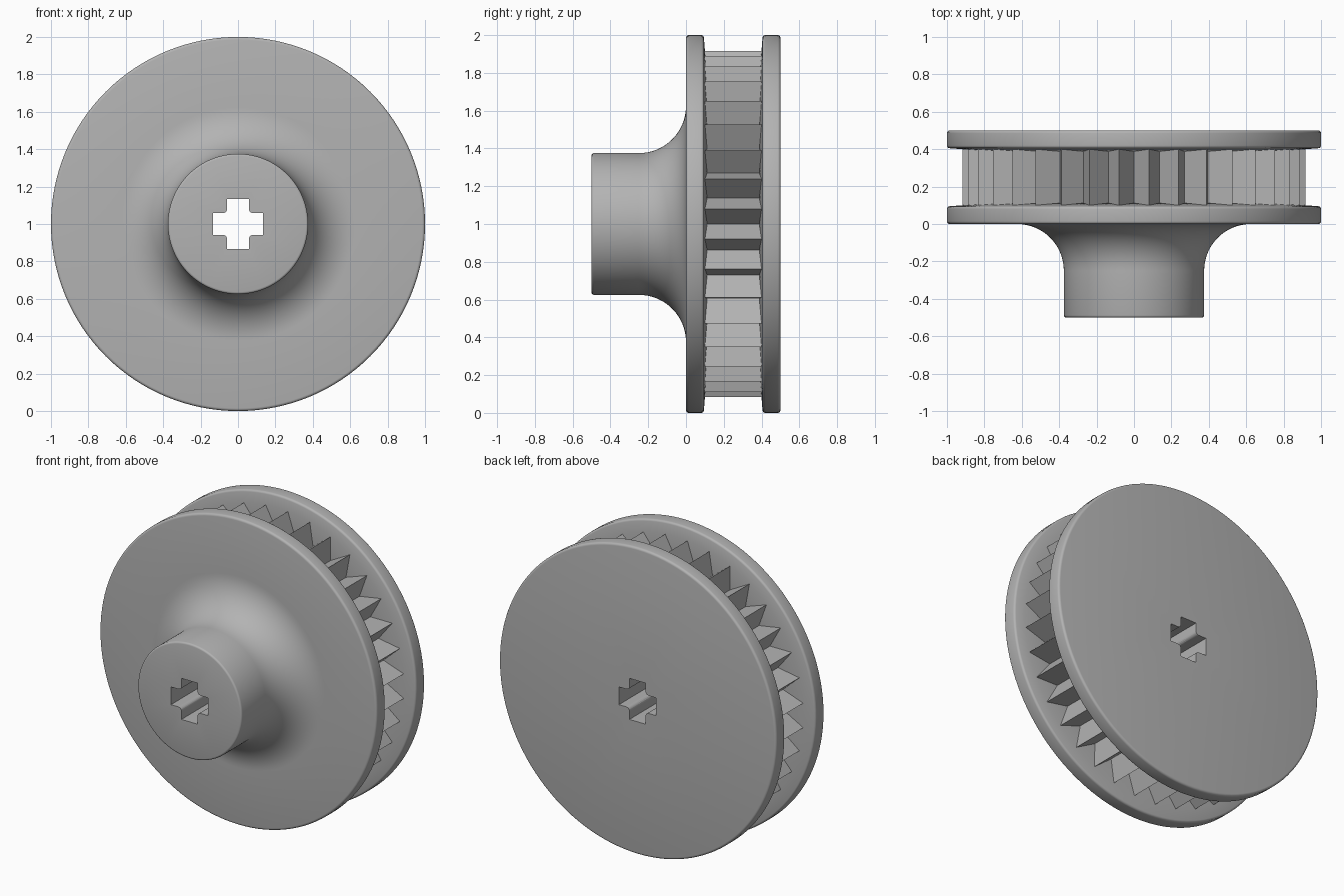
import bpy, bmesh, math
from mathutils import Matrix, Vector

if "Cube" in bpy.data.objects:
    bpy.data.objects.remove(bpy.data.objects["Cube"])

AXLE = Vector((0, 0, 1))          # the wheel turns about y through this point
SEGMENTS = 128
TEETH = 36

grey = bpy.data.materials.new("mid grey")
grey.use_nodes = True
colour = (0.45, 0.45, 0.45, 1)
grey.diffuse_color = colour
grey.node_tree.nodes["Principled BSDF"].inputs["Base Color"].default_value = colour


def finish(name, bm):
    bmesh.ops.recalc_face_normals(bm, faces=bm.faces)
    mesh = bpy.data.meshes.new(name)
    bm.to_mesh(mesh)
    bm.free()
    mesh.materials.append(grey)
    obj = bpy.data.objects.new(name, mesh)
    bpy.context.collection.objects.link(obj)
    return obj


def lathe(name, profile):
    """Turn a list of (radius, y) points around the axle."""
    bm = bmesh.new()
    verts = [bm.verts.new(AXLE + Vector((r, y, 0))) for r, y in profile]
    edges = [bm.edges.new(pair) for pair in zip(verts, verts[1:])]
    bmesh.ops.spin(bm, geom=verts + edges, cent=AXLE, axis=(0, 1, 0),
                   angle=math.tau, steps=SEGMENTS, use_merge=True)
    bmesh.ops.remove_doubles(bm, verts=bm.verts, dist=1e-5)
    return finish(name, bm)


def prism(name, outline, y0, y1):
    """Extrude an (x, z) outline along the axle."""
    bm = bmesh.new()
    face = bm.faces.new([bm.verts.new(AXLE + Vector((x, y0, z))) for x, z in outline])
    new = bmesh.ops.extrude_face_region(bm, geom=[face])["geom"]
    bmesh.ops.translate(bm, vec=(0, y1 - y0, 0),
                        verts=[v for v in new if isinstance(v, bmesh.types.BMVert)])
    return finish(name, bm)


def arc(r, y, radius, start, end, steps):
    """Points of an arc in the (radius, y) plane, angles in degrees."""
    angles = [math.radians(start + (end - start) * i / steps) for i in range(steps + 1)]
    return [(r + radius * math.cos(a), y + radius * math.sin(a)) for a in angles]


# Rim with rounded edges and a slightly conical inner face
ROUND = 0.015
rim = arc(1 - ROUND, ROUND, ROUND, -90, 0, 4) + arc(1 - ROUND, 0.08, ROUND, 0, 80, 4)
inner_face = [(0.92, 0.1), (0.76, 0.115), (0.7, 0.1), (0, 0.1)]

# Front flange flowing into the hub through a quarter-round fillet
hub = [(0, -0.5)] + arc(0.363, -0.488, 0.012, -90, 0, 3)
fillet = arc(0.625, -0.25, 0.25, 180, 90, 16)
front_flange = lathe("hub_and_front_flange", hub + fillet + rim + inner_face)

# Back flange, the same rim turned around
back_flange = lathe("back_flange",
                    [(r, 0.5 - y) for r, y in [(0, 0)] + rim + inner_face])

# Toothed ring between the flanges
star = []
for i in range(2 * TEETH):
    a = math.pi * i / TEETH
    r = 0.92 if i % 2 else 0.79
    star.append((r * math.cos(a), r * math.sin(a)))
teeth = prism("toothed_ring", star, 0.1, 0.4)

# Cross-shaped axle hole with rounded inner corners
ARM, HALF, CORNER = 0.134, 0.058, 0.022
c = HALF + CORNER
quarter = [(ARM, -HALF), (ARM, HALF)] + arc(c, c, CORNER, 270, 180, 4)
cross = []
for q in range(4):
    turn = Matrix.Rotation(q * math.pi / 2, 2)
    cross += [tuple(turn @ Vector(p)) for p in quarter]
cutter = prism("axle_hole_cutter", cross, -0.7, 0.7)
cutter.hide_render = True

for part in (front_flange, back_flange, teeth):
    bpy.ops.object.select_all(action="DESELECT")
    bpy.context.view_layer.objects.active = part
    part.select_set(True)
    cut = part.modifiers.new("axle_hole", "BOOLEAN")
    cut.operation, cut.solver, cut.object = "DIFFERENCE", "EXACT", cutter
    bpy.ops.object.modifier_apply(modifier=cut.name)
    if part is not teeth:
        bpy.ops.object.shade_smooth_by_angle(angle=math.radians(35))
bpy.data.objects.remove(cutter)
